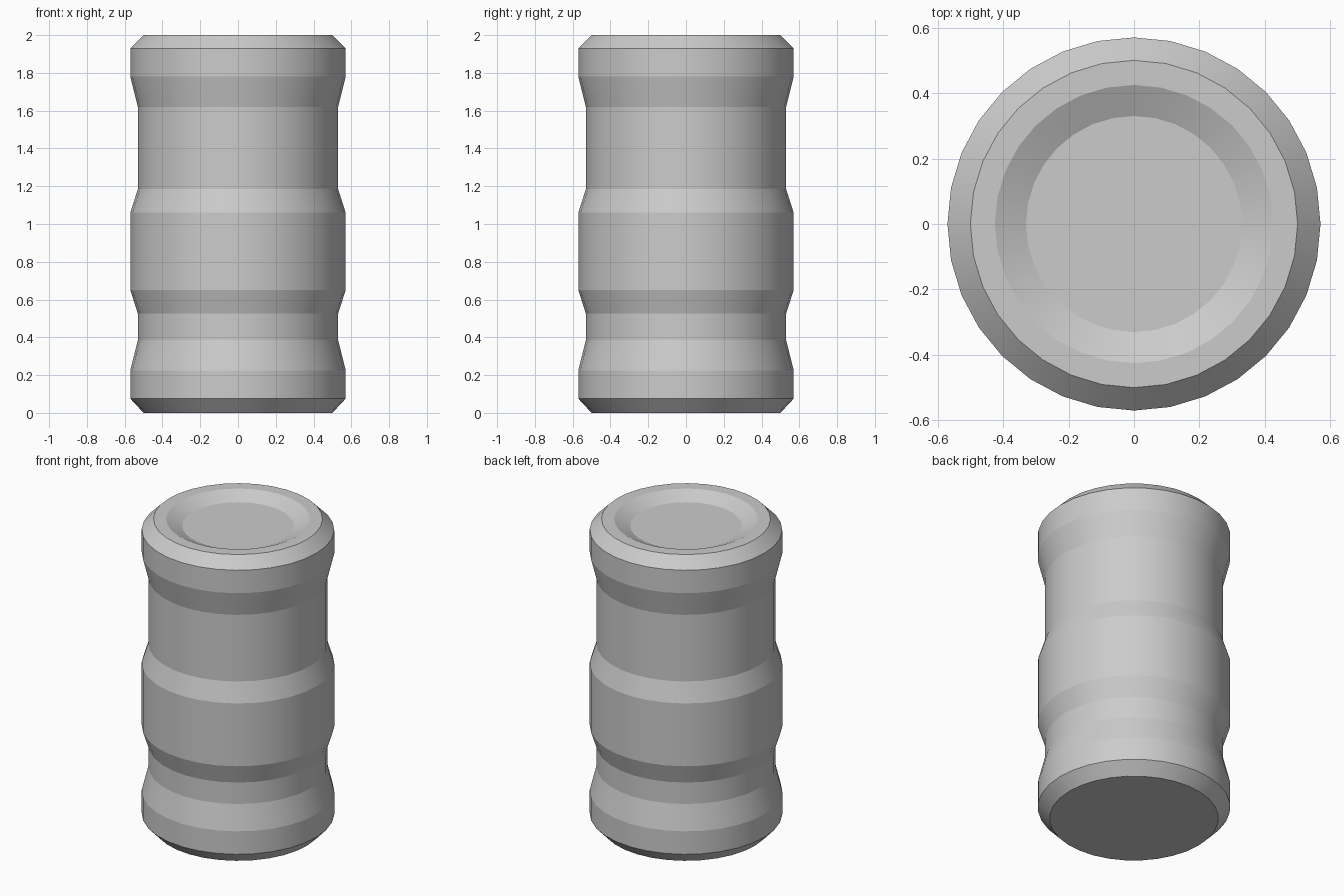
import bpy, bmesh
from math import sin, cos, pi, radians

if "Cube" in bpy.data.objects:
    bpy.data.objects.remove(bpy.data.objects["Cube"])

SIDES = 32

# (radius, height) outline, from the base up and into the top recess
PROFILE = [
    (0.50, 0.0), (0.57, 0.075), (0.57, 0.225), (0.53, 0.385),
    (0.53, 0.525), (0.57, 0.65), (0.57, 1.06), (0.53, 1.185),
    (0.53, 1.62), (0.57, 1.78), (0.57, 1.93), (0.50, 2.0),
    (0.425, 2.0), (0.33, 1.955),
]


def lathe(name, profile, sides):
    bm = bmesh.new()
    rings = [[bm.verts.new((r * cos(2 * pi * i / sides), r * sin(2 * pi * i / sides), z))
              for i in range(sides)] for r, z in profile]
    for low, high in zip(rings, rings[1:]):
        for i in range(sides):
            j = (i + 1) % sides
            bm.faces.new((low[i], low[j], high[j], high[i]))
    # Flat base and recessed floor
    bm.faces.new(rings[0][::-1])
    bm.faces.new(rings[-1])
    mesh = bpy.data.meshes.new(name)
    bm.to_mesh(mesh)
    bm.free()
    obj = bpy.data.objects.new(name, mesh)
    bpy.context.collection.objects.link(obj)
    return obj


# Ribbed canister body with smooth sides and crisp bands
body = lathe("canister_body", PROFILE, SIDES)
bpy.context.view_layer.objects.active = body
body.select_set(True)
bpy.ops.object.shade_smooth_by_angle(angle=radians(12))
